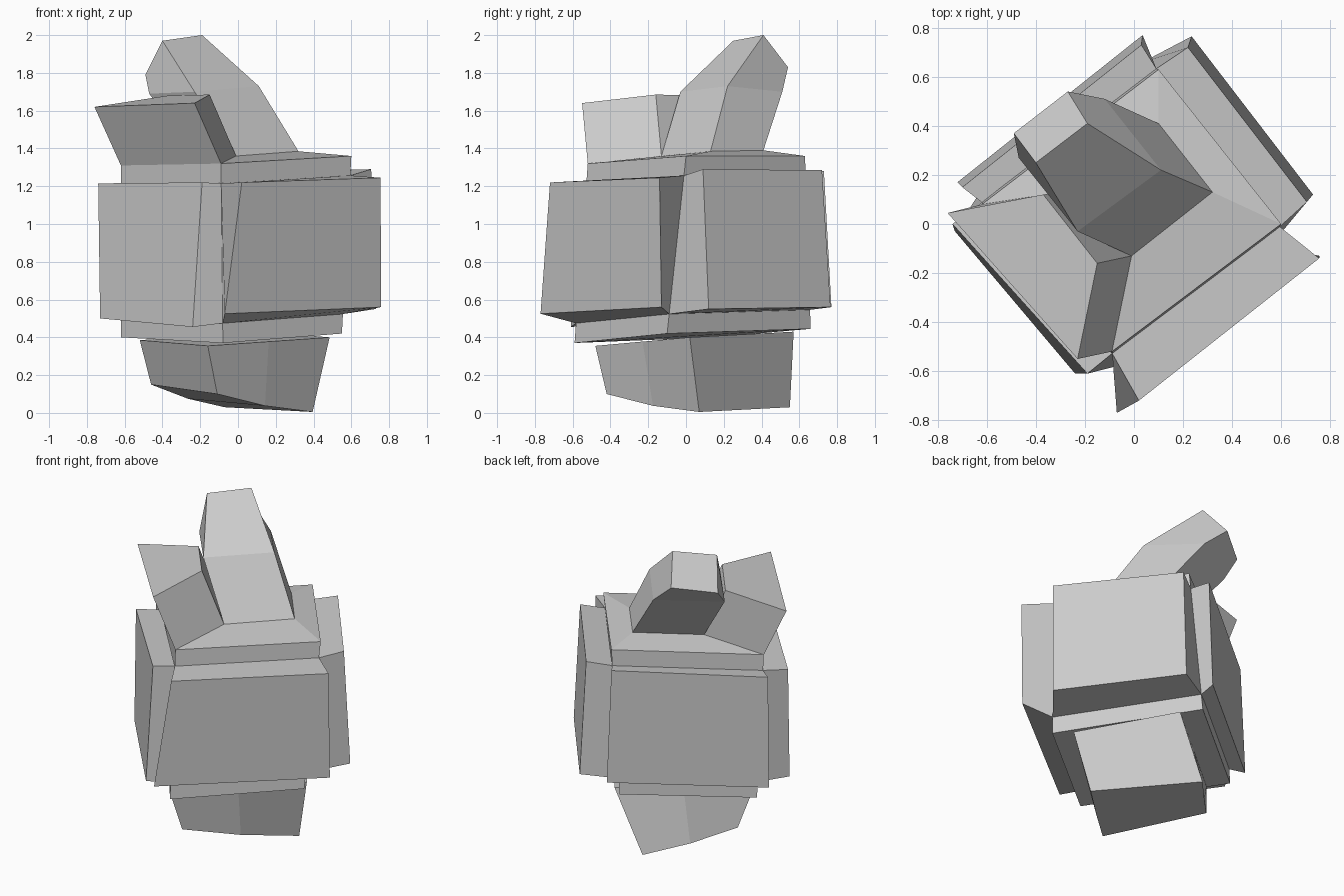
import bpy
import bmesh
from mathutils import Vector

if "Cube" in bpy.data.objects:
    bpy.data.objects.remove(bpy.data.objects["Cube"], do_unlink=True)

# One plain grey for the whole model
grey = bpy.data.materials.new("plain_grey")
grey.use_nodes = True
colour = (0.6, 0.6, 0.6, 1)
grey.diffuse_color = colour
grey.node_tree.nodes["Principled BSDF"].inputs["Base Color"].default_value = colour


def section(*points):
    return [Vector(p) for p in points]


def blend(first, second, amount):
    return [a.lerp(b, amount) for a, b in zip(first, second)]


def loft(name, sections):
    """Skin a stack of matching cross-sections and cap both ends."""
    bm = bmesh.new()
    rings = [[bm.verts.new(p) for p in ring] for ring in sections]
    for low, high in zip(rings, rings[1:]):
        for i in range(len(low)):
            j = (i + 1) % len(low)
            bm.faces.new((low[i], low[j], high[j], high[i]))
    bm.faces.new(rings[0])
    bm.faces.new(rings[-1])
    bmesh.ops.recalc_face_normals(bm, faces=bm.faces)
    mesh = bpy.data.meshes.new(name)
    bm.to_mesh(mesh)
    bm.free()
    mesh.materials.append(grey)
    obj = bpy.data.objects.new(name, mesh)
    bpy.context.collection.objects.link(obj)
    return obj


def add_midpoints(ring, bottom=0.0):
    """Split the two opposite long sides of a four-cornered section."""
    f, r, b, l = ring
    drop = Vector((0, 0, bottom))
    return [f, (f + r) / 2 - drop, r, b, (b + l) / 2 - drop, l]


# Core block; corners run front, right, back, left
core_low = section((-.08, -.59, .37), (.55, -.1, .42), (.02, .66, .445), (-.62, .15, .4))
core_high = section((-.09, -.52, 1.32), (.6, 0, 1.36), (.1, .63, 1.36), (-.62, .08, 1.31))
platform = section((-.01, -.13, 1.36), (.32, .13, 1.385), (.1, .41, 1.39), (-.23, .14, 1.36))
loft("core_block", [core_low, core_high, platform])

# Tapered foot under the core
foot_high = section((-.16, -.48, .355), (.485, .02, .4), (.12, .57, .43), (-.52, .05, .385))
foot_low = section((-.11, -.42, .1), (.395, .07, .005), (-.07, .55, .03), (-.46, .12, .15))
loft("tapered_foot", [add_midpoints(foot_low, .015), add_midpoints(foot_high)])

# Raised panel on each side of the core: outer corners low, low, high, high
band_low = blend(core_low, core_high, .11)
band_high = blend(core_low, core_high, .89)
outer_faces = {
    "front_left_panel": section((-.07, -.77, .525), (.757, -.13, .56),
                                (.755, -.14, 1.245), (.02, -.72, 1.22)),
    "back_left_panel": section((.73, .12, .55), (.235, .765, .56),
                               (.22, .72, 1.285), (.705, .09, 1.29)),
    "back_right_panel": section((.035, .77, .56), (-.72, .17, .5),
                                (-.7, .15, 1.21), (.03, .73, 1.28)),
    "front_right_panel": section((-.73, -.03, .5), (-.24, -.61, .455),
                                 (-.19, -.61, 1.22), (-.74, 0, 1.215)),
}
for i, (name, outer) in enumerate(outer_faces.items()):
    j = (i + 1) % 4
    loft(name, [[band_low[i], band_low[j], band_high[j], band_high[i]], outer])

# Leaning block growing from the front right of the top
block_base = [core_high[0], platform[0], platform[3], core_high[3]]
block_top = section((-.23, -.55, 1.64), (-.15, -.16, 1.685), (-.37, .12, 1.68), (-.76, .045, 1.62))
loft("leaning_block", [block_base, block_top])

# Bent arm rising from the platform
arm_knee = section((-.23, -.03, 1.7), (.11, .22, 1.73), (-.12, .51, 1.7), (-.47, .27, 1.69))
arm_tip = section((-.4, .25, 1.97), (-.19, .41, 2), (-.27, .54, 1.83), (-.49, .37, 1.79))
loft("bent_arm", [platform, arm_knee, arm_tip])
